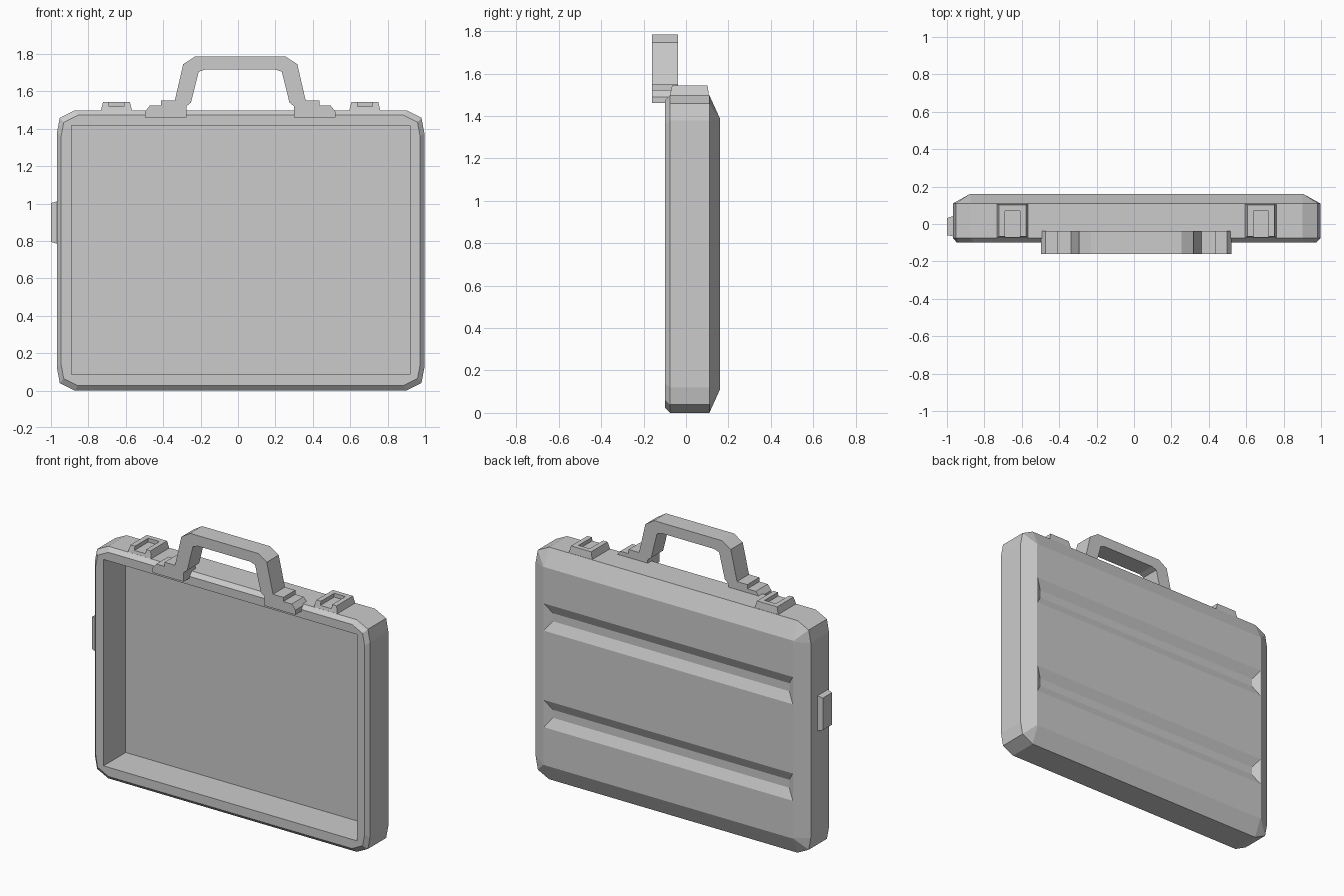
import bpy, bmesh

if "Cube" in bpy.data.objects:
    bpy.data.objects.remove(bpy.data.objects["Cube"])

CX = 0.014  # mid-line of the case body


def make_object(name, bm):
    bmesh.ops.recalc_face_normals(bm, faces=bm.faces)
    mesh = bpy.data.meshes.new(name)
    bm.to_mesh(mesh)
    bm.free()
    ob = bpy.data.objects.new(name, mesh)
    bpy.context.collection.objects.link(ob)
    return ob


def loft(name, rings):
    """Closed solid through matching rings of points."""
    bm = bmesh.new()
    loops = [[bm.verts.new(p) for p in ring] for ring in rings]
    for a, b in zip(loops, loops[1:]):
        for i in range(len(a)):
            j = (i + 1) % len(a)
            bm.faces.new((a[i], a[j], b[j], b[i]))
    bm.faces.new(loops[0])
    bm.faces.new(loops[-1])
    return make_object(name, bm)


def rect(axis, level, u0, u1, v0, v1):
    pts = []
    for p in ((u0, v0), (u1, v0), (u1, v1), (u0, v1)):
        p = list(p)
        p.insert(axis, level)
        pts.append(p)
    return pts


def case_ring(y, dx, dz, k):
    """Rectangle with two-facet corners, inset by dx, dz; k scales the corners."""
    hx, hz = 0.982 - dx, 0.749 - dz
    corner = [(0, 0.12 * k), (0.015 * k, 0.04 * k), (0.095 * k, 0)]
    pts = []
    for sx, sz, order in ((-1, 1, 1), (1, 1, -1), (1, -1, 1), (-1, -1, -1)):
        for cx, cz in corner[::order]:
            pts.append((CX + sx * (hx - cx), y, 0.749 + sz * (hz - cz)))
    return pts


def cut(target, cutter):
    cutter.hide_render = True
    mod = target.modifiers.new("cut", 'BOOLEAN')
    mod.operation = 'DIFFERENCE'
    mod.solver = 'EXACT'
    mod.object = cutter
    bpy.context.view_layer.objects.active = target
    bpy.ops.object.modifier_apply(modifier=mod.name)
    bpy.data.objects.remove(cutter)


# Case shell: front chamfer, straight side, deep back chamfer
shell = loft("case_shell", [
    case_ring(-0.10, 0.022, 0.026, 0.95),
    case_ring(-0.076, 0, 0, 1),
    case_ring(0.11, 0, 0, 1),
    case_ring(0.16, 0.09, 0.11, 0.05),
])

# Open front compartment
cut(shell, loft("compartment_cutter", [
    rect(1, -0.2, -0.89, 0.92, 0.085, 1.417),
    rect(1, 0.126, -0.89, 0.92, 0.085, 1.417),
]))

# Two sloped grooves across the back
for z in (0.442, 1.065):
    def groove_ring(y, t):
        return rect(1, y, CX - 0.889 + 0.045 * t, CX + 0.889 - 0.045 * t,
                    z - 0.088 + 0.062 * t, z + 0.088 - 0.062 * t)
    cut(shell, loft("groove_cutter", [groove_ring(0.188, -1), groove_ring(0.132, 1)]))

# Carrying handle with stepped feet, drawn as half a profile and mirrored
half = [(0.262, 1.717), (0.262, 1.717), (0.222, 1.705), (0.263, 1.54), (0.288, 1.52),
        (0.288, 1.46), (0.51, 1.46), (0.51, 1.49), (0.484, 1.523), (0.424, 1.523),
        (0.424, 1.55), (0.35, 1.55), (0.305, 1.745), (0.243, 1.785)]
half = [(0.187, 1.717)] + half[2:]
outline = half + [(-x, z) for x, z in reversed(half)]
loft("handle", [[(CX - 0.002 + x, y, z) for x, z in outline] for y in (-0.16, -0.038)])

# Top latches with a thumb notch open to the front
for name, x in (("left_latch", -0.65), ("right_latch", 0.678)):
    latch = loft(name, [
        rect(2, 1.48, x - 0.084, x + 0.084, -0.076, 0.108),
        rect(2, 1.495, x - 0.084, x + 0.084, -0.076, 0.108),
        rect(2, 1.543, x - 0.072, x + 0.072, -0.066, 0.102),
    ])
    cut(latch, loft("notch_cutter", [
        rect(2, 1.518, x - 0.04, x + 0.04, -0.12, 0.07),
        rect(2, 1.6, x - 0.04, x + 0.04, -0.12, 0.07),
    ]))

# Catch on the left side
loft("side_catch", [
    rect(0, -0.95, -0.066, 0.042, 0.785, 1.012),
    rect(0, -0.968, -0.066, 0.042, 0.785, 1.012),
    rect(0, -1.0, -0.06, 0.032, 0.795, 1.002),
])
